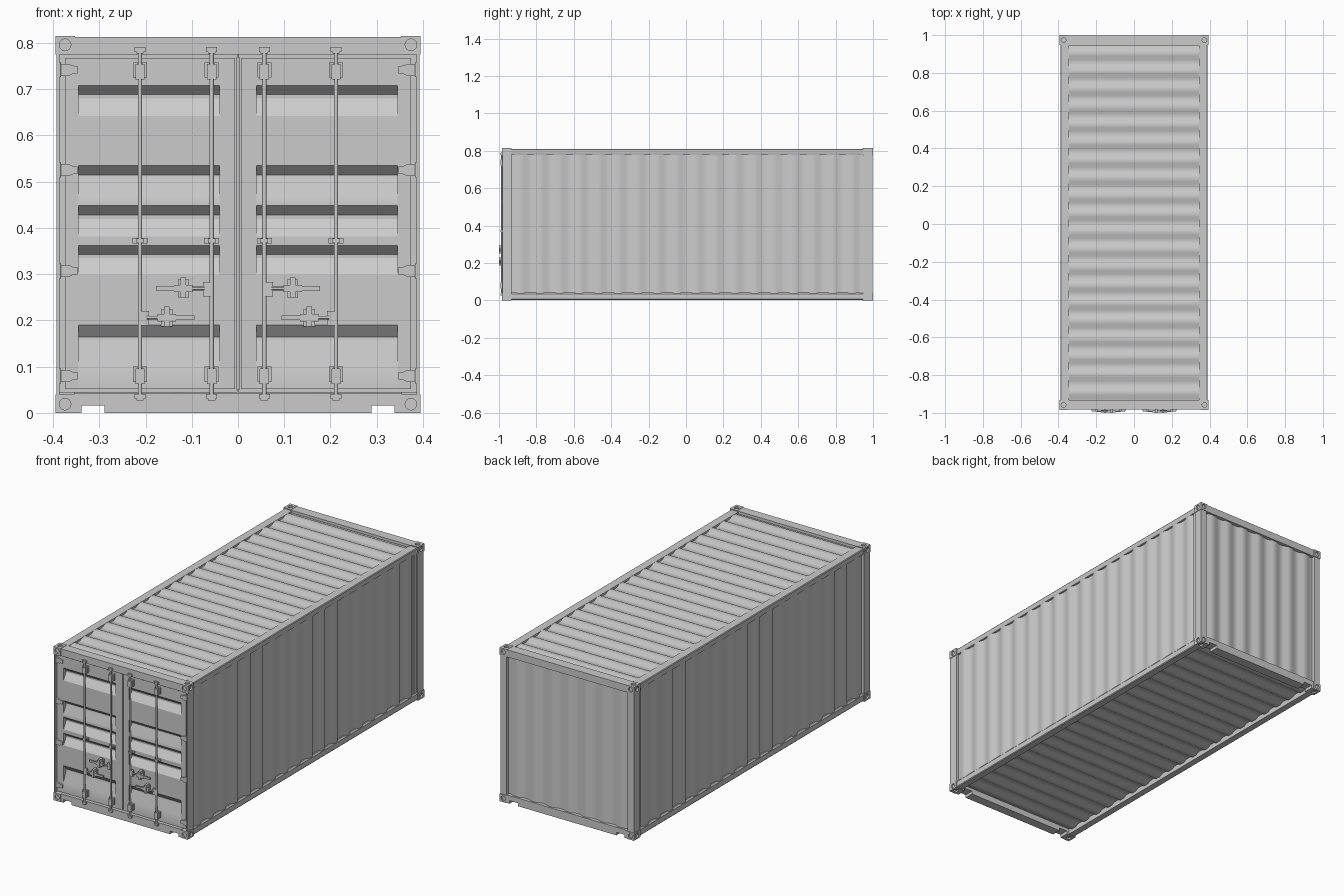
import bpy, bmesh, math
from mathutils import Matrix, Vector

if "Cube" in bpy.data.objects:
    bpy.data.objects.remove(bpy.data.objects["Cube"])

FRONT, BACK, TOP = -0.985, 1.0, 0.815


def add(name, verts, faces, mirror=False, out=None):
    me = bpy.data.meshes.new(name)
    me.from_pydata(verts, [], faces)
    bm = bmesh.new()
    bm.from_mesh(me)
    if out is None:
        bmesh.ops.recalc_face_normals(bm, faces=bm.faces)
    else:  # open sheet: make it face the given direction
        if sum((f.normal.dot(Vector(out)) for f in bm.faces)) < 0:
            bmesh.ops.reverse_faces(bm, faces=bm.faces)
    bm.to_mesh(me)
    bm.free()
    ob = bpy.data.objects.new(name, me)
    bpy.context.collection.objects.link(ob)
    if mirror:
        m = ob.modifiers.new("mirror", 'MIRROR')
        m.use_mirror_merge = False
    return ob


def prism(name, pts, lo, hi, place, mirror=False):
    """Extrude a 2D outline from lo to hi; place(u, v, w) gives xyz."""
    n = len(pts)
    verts = [place(u, v, w) for w in (lo, hi) for u, v in pts]
    faces = [list(range(n)), list(range(n, 2 * n))]
    faces += [(i, (i + 1) % n, n + (i + 1) % n, n + i) for i in range(n)]
    return add(name, verts, faces, mirror)


def along_x(u, v, w): return (w, u, v)
def along_y(u, v, w): return (u, w, v)
def along_z(u, v, w): return (u, v, w)


def box(name, x0, x1, y0, y1, z0, z1, mirror=False):
    return prism(name, [(x0, y0), (x1, y0), (x1, y1), (x0, y1)], z0, z1, along_z, mirror)


def rod(name, c, r, lo, hi, place, mirror=False, n=16):
    pts = [(c[0] + r * math.cos(i * math.tau / n), c[1] + r * math.sin(i * math.tau / n))
           for i in range(n)]
    return prism(name, pts, lo, hi, place, mirror)


def sheet(name, profile, lo, hi, place, out, mirror=False):
    n = len(profile)
    verts = [place(u, d, w) for w in (lo, hi) for u, d in profile]
    return add(name, verts, [(i, i + 1, n + i + 1, n + i) for i in range(n - 1)], mirror, out)


def waves(a, b, n, depth=0.010):
    p = (b - a) / n
    pts = [(a, 0)]
    for i in range(n):
        pts += [(a + (i + t) * p, d * depth) for t, d in ((.15, 0), (.35, 1), (.65, 1), (.85, 0))]
    return pts + [(b, 0)]


# Corrugated walls, roof and floor
sheet("side_wall", waves(-.935, .94, 18), .03, .79, lambda u, d, w: (.378 + d, u, w), (1, 0, 0), True)
sheet("back_wall", waves(-.356, .356, 7), .03, .79, lambda u, d, w: (u, .978 + d, w), (0, 1, 0))
sheet("roof", waves(-.94, .95, 20), -.352, .352, lambda u, d, w: (w, u, .799 + d), (0, 0, 1))
sheet("floor", waves(-.94, .955, 20), -.355, .355, lambda u, d, w: (w, u, .032 - d), (0, 0, -1))

# Corner castings with a hole on each outer face, mirrored to all eight corners
centre = bpy.data.objects.new("mirror_centre", None)
centre.location = (0, (FRONT + BACK) / 2, TOP / 2)
bpy.context.collection.objects.link(centre)
casting = box("corner_casting", .352, .395, FRONT, -.932, .775, TOP)
for i, (c, r, lo, hi, place) in enumerate((
        ((.374, .796), .0125, FRONT - .01, FRONT + .008, along_y),
        ((-.958, .796), .0125, .387, .41, along_x),
        ((.373, -.958), .0125, TOP - .008, TOP + .01, along_z))):
    cutter = rod("casting_cutter_%d" % i, c, r, lo, hi, place, n=24)
    cutter.hide_render = True
    cutter.hide_set(True)
    b = casting.modifiers.new("hole", 'BOOLEAN')
    b.operation, b.object, b.solver = 'DIFFERENCE', cutter, 'EXACT'
m = casting.modifiers.new("mirror", 'MIRROR')
m.use_axis = (True, True, True)
m.mirror_object = centre
m.use_mirror_merge = False

# Long rails
prism("top_side_rail", [(.345, .78), (.388, .78), (.390, .784), (.390, .806), (.387, .810), (.345, .810)],
      -.94, .955, along_y, True)
prism("bottom_side_rail", [(.352, .003), (.387, .003), (.390, .007), (.390, .034), (.384, .042), (.352, .042)],
      -.94, .955, along_y, True)

# Headers and sills, the sills notched for fork pockets
half = [(.289, 0), (.289, .016), (.338, .016), (.338, 0), (.355, 0)]
sill = half + [(.355, .043), (-.355, .043)] + [(-x, z) for x, z in reversed(half)]
for end, y0, y1 in (("front", -.982, -.932), ("back", .945, .997)):
    prism(end + "_sill", sill, y0, y1, along_y)
    box(end + "_header", -.355, .355, y0, y1, .775, .813)

# Corner posts
prism("front_post", [(.392, -.982), (.392, -.932), (.352, -.932), (.352, -.945), (.386, -.945), (.386, -.982)],
      .035, .78, along_z, True)
box("back_post", .356, .392, .947, .997, .035, .78, True)
box("back_post_flange", .352, .385, .928, .95, .035, .78, True)

# Doors: outer frame strips, gasket edges and pressed grooves
DOOR = -.970
for x0, x1 in ((.006, .04), (.345, .374)):
    box("door_stile", x0, x1, DOOR, -.94, .052, .768, True)
for x0, x1, z0, z1 in ((.001, .006, .044, .776), (.374, .386, .044, .776),
                       (.006, .374, .044, .052), (.006, .374, .768, .776)):
    box("door_gasket", x0, x1, DOOR + .004, -.94, z0, z1, True)
box("door_centre_seal", -.003, .003, DOOR - .001, -.955, .05, .77)
profile = [(.052, 0)]
for z0, z1 in ((.105, .190), (.298, .362), (.382, .448), (.468, .535), (.642, .708)):
    h = z1 - z0
    profile += [(z0, 0), (z0 + .57 * h, .022), (z1 - .3 * h, .022), (z1, 0)]
profile.append((.768, 0))
sheet("door_panel", profile, .04, .345, lambda u, d, w: (w, DOOR + d, u), (0, -1, 0), True)

# Hinges with pins
for z in (.080, .307, .525, .742):
    prism("hinge_blade", [(.389, z - .013), (.366, z - .013), (.358, z - .009), (.347, z - .008),
                          (.347, z + .008), (.358, z + .009), (.366, z + .013), (.389, z + .013)],
          DOOR - .007, DOOR + .004, along_y, True)
    rod("hinge_pin", (.387, -.979), .004, z - .016, z + .016, along_z, True)

# Locking bars with cams, guide brackets and middle clamps
BAR = -.985
for x in (.057, .212):
    rod("locking_bar", (x, BAR), .0047, .03, .79, along_z, True)
    for z in (.036, .786):
        box("bar_cam", x - .012, x + .012, -.990, -.979, z - .005, z + .005, True)
        box("bar_cam_keeper", x - .008, x + .008, -.992, -.979, z - .009, z + .002, True)
    for z in (.082, .740):
        box("bar_bracket", x - .015, x + .015, -.979, DOOR + .002, z - .015, z + .018, True)
        box("bar_bracket_cap", x - .010, x + .010, -.992, -.977, z - .019, z + .014, True)
    box("bar_clamp_plate", x - .016, x + .016, -.976, DOOR + .002, .366, .378, True)
    box("bar_clamp_cap", x - .008, x + .008, -.991, -.975, .367, .377, True)

# Handles with hubs and retainers
for x, s, z, tip, r in ((.057, 1, .269, .177, .118), (.212, -1, .206, .094, .154)):
    a, b = sorted((x, x + s * .019))
    box("handle_hub", a, b, -.992, -.981, z - .017, z + .014, True)
    a, b = sorted((x + s * .015, r + s * .02))
    rod("handle_shaft", (-.991, z), .004, a, b, along_x, True, 12)
    a, b = sorted((r, tip))
    box("handle_grip", a, b, -.996, -.988, z - .005, z + .005, True)
    box("handle_retainer", r - .006, r + .006, -1.0, DOOR, z - .019, z + .024, True)
    box("handle_catch", r - .020, r + .020, -.997, -.984, z - .008, z + .008, True)
    box("retainer_plate", r - .012, r + .012, -.976, DOOR + .002, z - .019, z + .019, True)

# Smooth the shallow waves and rods, keep hard edges
bpy.ops.object.select_all(action='DESELECT')
for ob in bpy.context.collection.objects:
    if ob.type == 'MESH' and not ob.hide_render:
        ob.select_set(True)
        bpy.context.view_layer.objects.active = ob
bpy.ops.object.shade_smooth_by_angle(angle=math.radians(30))
